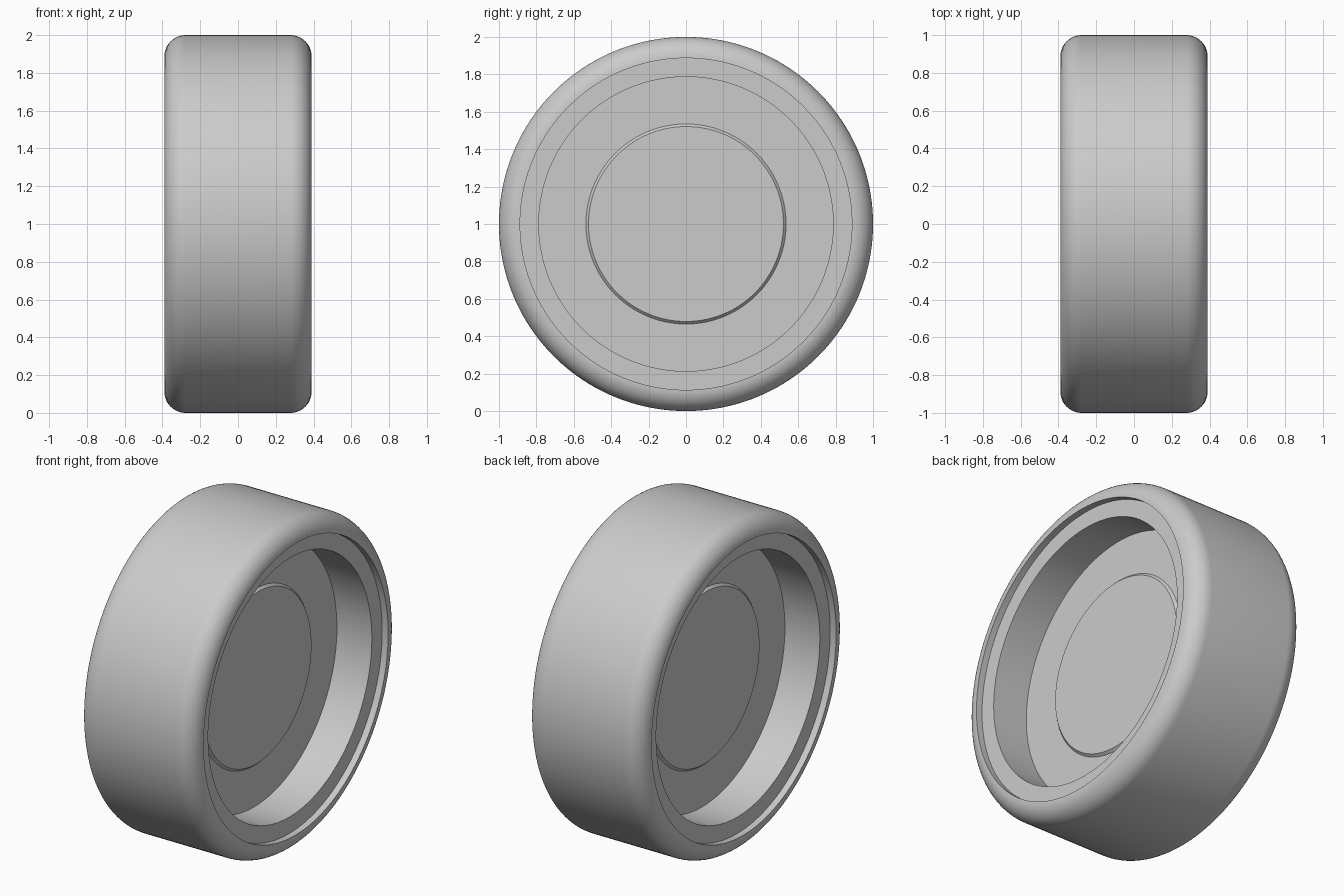
import bpy, bmesh, math
from mathutils import Matrix, Vector

cube = bpy.data.objects.get("Cube")
if cube:
    bpy.data.objects.remove(cube, do_unlink=True)

GREY = (0.6, 0.6, 0.6, 1)
grey = bpy.data.materials.new("plain grey")
grey.use_nodes = True
grey.diffuse_color = GREY
grey.node_tree.nodes["Principled BSDF"].inputs["Base Color"].default_value = GREY

SEGMENTS = 160
HALF_WIDTH = 0.39
FILLET = 0.113
STEP_X = 0.35        # recessed shoulder inside the lip
BORE = 0.787
FLOOR_X = 0.115      # web face
HUB_X = 0.13         # raised hub face


def lathe(name, half, closed):
    """Mirror a half profile of (x, radius) points and revolve it about the x axis."""
    profile = half + [(-x, r) for x, r in reversed(half)]
    bm = bmesh.new()
    rings = []
    for i in range(SEGMENTS):
        turn = Matrix.Rotation(math.tau * i / SEGMENTS, 3, 'X')
        rings.append([bm.verts.new(turn @ Vector((x, 0, r))) for x, r in profile])
    count = len(profile)
    for i, ring in enumerate(rings):
        following = rings[(i + 1) % SEGMENTS]
        for j in range(count if closed else count - 1):
            k = (j + 1) % count
            bm.faces.new((ring[j], ring[k], following[k], following[j]))
    if not closed:
        bm.faces.new([ring[0] for ring in rings])
        bm.faces.new([ring[-1] for ring in rings])
    bmesh.ops.recalc_face_normals(bm, faces=bm.faces)
    mesh = bpy.data.meshes.new(name)
    bm.to_mesh(mesh)
    bm.free()
    mesh.materials.append(grey)
    obj = bpy.data.objects.new(name, mesh)
    bpy.context.collection.objects.link(obj)
    obj.location.z = 1
    bpy.ops.object.select_all(action='DESELECT')
    obj.select_set(True)
    bpy.context.view_layer.objects.active = obj
    bpy.ops.object.shade_smooth_by_angle(angle=math.radians(30))
    return obj


# Tyre: bore, stepped shoulder, lip and rounded outer corner
lip = 1 - FILLET
corner = [(HALF_WIDTH - FILLET + FILLET * math.cos(a), lip + FILLET * math.sin(a))
          for a in (math.pi / 2 * i / 12 for i in range(13))]
lathe("tyre", [(STEP_X, BORE), (STEP_X, lip)] + corner, True)

# Web: plain disc closing the middle of the bore
lathe("web_disc", [(FLOOR_X, BORE + 0.01)], False)

# Hub: slightly raised disc with a chamfered edge on both sides
lathe("hub", [(HUB_X, 0.521), (FLOOR_X, 0.535)], False)
